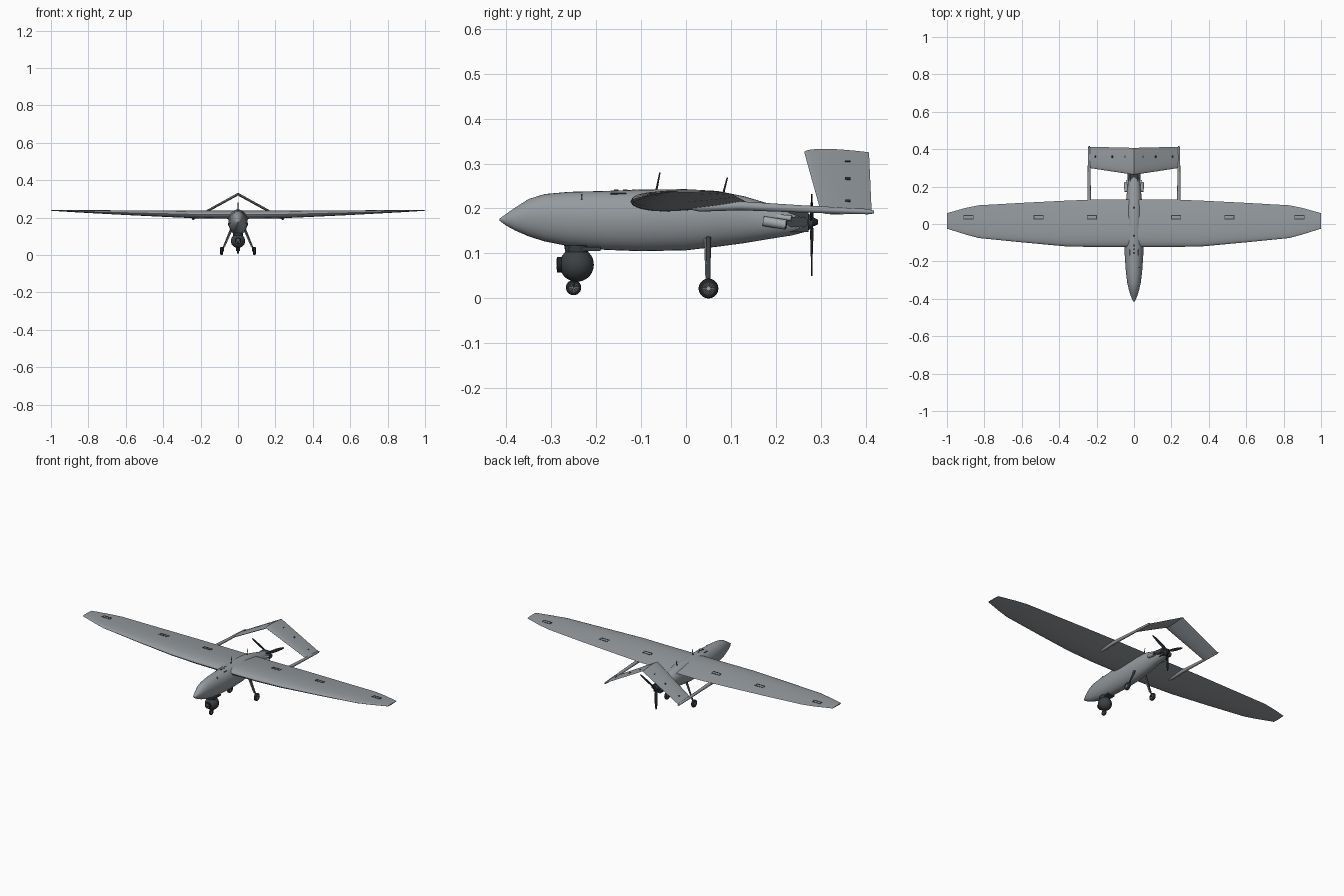
import bpy, bmesh, math
from mathutils import Vector, Matrix

if "Cube" in bpy.data.objects:
    bpy.data.objects.remove(bpy.data.objects["Cube"])


def material(name, col):
    m = bpy.data.materials.new(name)
    m.use_nodes = True
    m.diffuse_color = (*col, 1)
    b = m.node_tree.nodes["Principled BSDF"]
    b.inputs["Base Color"].default_value = (*col, 1)
    b.inputs["Roughness"].default_value = 0.6
    return m


GREY = material("airframe grey", (0.30, 0.325, 0.345))
DARK = material("dark grey metal", (0.045, 0.052, 0.056))
BLACK = material("rubber black", (0.015, 0.017, 0.018))
STEEL = material("light steel", (0.38, 0.40, 0.41))
LENS = material("lens glass", (0.06, 0.10, 0.12))


def finish(name, bm, mat, angle=35):
    bmesh.ops.remove_doubles(bm, verts=bm.verts, dist=1e-5)
    bmesh.ops.recalc_face_normals(bm, faces=bm.faces)
    me = bpy.data.meshes.new(name)
    bm.to_mesh(me)
    bm.free()
    me.materials.append(mat)
    ob = bpy.data.objects.new(name, me)
    bpy.context.collection.objects.link(ob)
    bpy.ops.object.select_all(action='DESELECT')
    ob.select_set(True)
    bpy.context.view_layer.objects.active = ob
    bpy.ops.object.shade_smooth_by_angle(angle=math.radians(angle))
    return ob


def loft(name, rings, mat, angle=35):
    bm = bmesh.new()
    vs = [[bm.verts.new(p) for p in r] for r in rings]
    n = len(vs[0])
    for a, b in zip(vs, vs[1:]):
        for i in range(n):
            bm.faces.new((a[i], a[(i + 1) % n], b[(i + 1) % n], b[i]))
    bm.faces.new(vs[0])
    bm.faces.new(vs[-1])
    return finish(name, bm, mat, angle)


def tube(name, p, q, r1, r2, mat, seg=16):
    p, q = Vector(p), Vector(q)
    d = q - p
    bm = bmesh.new()
    rot = d.to_track_quat('Z', 'Y').to_matrix().to_4x4()
    bmesh.ops.create_cone(bm, cap_ends=True, segments=seg, radius1=r1, radius2=r2,
                          depth=d.length, matrix=Matrix.Translation((p + q) / 2) @ rot)
    return finish(name, bm, mat)


def box(name, c, size, mat, rot_y=0.0, rot_x=0.0):
    bm = bmesh.new()
    m = (Matrix.Translation(c) @ Matrix.Rotation(rot_y, 4, 'Y')
         @ Matrix.Rotation(rot_x, 4, 'X') @ Matrix.Diagonal((*size, 1)))
    bmesh.ops.create_cube(bm, size=1, matrix=m)
    return finish(name, bm, mat)


def ball(name, c, r, mat):
    bm = bmesh.new()
    bmesh.ops.create_uvsphere(bm, u_segments=32, v_segments=18, radius=r,
                              matrix=Matrix.Translation(c))
    return finish(name, bm, mat)


def foil(u):
    # half thickness of a streamlined section at chord fraction u
    return 5 * (.2969 * math.sqrt(u) - .126 * u - .3516 * u**2 + .2843 * u**3 - .1036 * u**4)


def section(y0, y1, t, n=14):
    # (y, offset) points: over the top, then back underneath
    us = [(1 - math.cos(math.pi * i / n)) / 2 for i in range(n + 1)]
    top = [(y0 + u * (y1 - y0), foil(u) * t) for u in us]
    return top + [(y, -h) for y, h in reversed(top[1:-1])]


# Fuselage: y, bottom, top, half width
stations = [(-.415, .173, .177, .003), (-.40, .162, .188, .011), (-.38, .151, .202, .019),
            (-.35, .138, .221, .028), (-.315, .127, .232, .036), (-.26, .116, .237, .043),
            (-.18, .108, .239, .049), (-.10, .105, .242, .052), (0, .107, .243, .052),
            (.07, .115, .239, .048), (.13, .123, .227, .042), (.19, .133, .209, .036),
            (.235, .140, .196, .031), (.262, .147, .188, .024)]
rings = []
for y, b, t, w in stations:
    zc = b + (t - b) * .54
    ring = []
    for i in range(32):
        a = 2 * math.pi * i / 32
        s = math.sin(a)
        ring.append((w * math.cos(a), y, zc + s * ((t - zc) if s > 0 else (zc - b))))
    rings.append(ring)
loft("fuselage", rings, GREY)

# Wing: x, leading y, trailing y, middle z, thickness
wing = [(0, -.123, .131, .215, .044), (.2, -.123, .131, .216, .042), (.36, -.12, .125, .220, .036),
        (.6, -.098, .113, .226, .025), (.83, -.075, .10, .233, .014), (.9, -.056, .086, .235, .010),
        (1.0, -.025, .058, .239, .005)]
span = [(-s[0], *s[1:]) for s in reversed(wing[1:])] + wing
loft("wing", [[(x, y, zm + h) for y, h in section(a, b, t)] for x, a, b, zm, t in span], GREY)


def wing_top(x, y):
    for p, q in zip(wing, wing[1:]):
        if p[0] <= abs(x) <= q[0]:
            k = (abs(x) - p[0]) / (q[0] - p[0])
            a, b, zm, t = [m + k * (n - m) for m, n in zip(p[1:], q[1:])]
            return zm + t * foil((y - a) / (b - a))


# Inverted V tail: x, z, normal, leading y, trailing y, thickness
slope = math.atan2(.138, .242)
nx, nz = math.sin(slope), math.cos(slope)
tail = [(-.242, .192, -nx, nz, .300, .413, .012), (0, .325, 0, 1.1, .263, .407, .014),
        (.242, .192, nx, nz, .300, .413, .012)]
loft("inverted_v_tail", [[(x + h * ax, y, z + h * az) for y, h in section(a, b, t)]
                         for x, z, ax, az, a, b, t in tail], GREY)

for s, side in ((1, "left"), (-1, "right")):
    # Tail booms
    path = [(.0, .203, .003), (.03, .202, .009), (.12, .206, .010), (.26, .199, .008), (.405, .193, .006),
            (.418, .192, .003)]
    loft(side + "_tail_boom",
         [[(s * .240 + r * math.cos(i * math.pi / 8), y, z + r * math.sin(i * math.pi / 8))
           for i in range(16)] for y, z, r in path], GREY)

    # Framed panel markings on the wing
    for x in (.225, .51, .885):
        y = .036
        for dx, dy, w, d in ((0, .009, .054, .004), (0, -.009, .054, .004),
                             (.025, 0, .004, .02), (-.025, 0, .004, .02)):
            z = wing_top(x + dx, y + dy)
            dz = wing_top(x + dx, y + dy + .005) - wing_top(x + dx, y + dy - .005)
            box(side + "_wing_marking", (s * (x + dx), y + dy, z), (w, d, .003), DARK,
                rot_x=math.atan2(dz, .01))

    # Tail markings
    for x, w in ((.045, .004), (.115, .009), (.205, .007)):
        z = .325 - x / .242 * .133
        h = .0135 * foil(.58)
        box(side + "_tail_marking", (s * (x + nx * h), .36, z + nz * h), (w, .012, .003), DARK,
            rot_y=s * slope)

    # Upper fuselage vents and side seam
    box(side + "_vent", (s * .022, -.15, .2325), (.006, .035, .004), DARK, rot_y=s * .35)

    # Exhausts
    tube(side + "_exhaust", (s * .040, .172, .172), (s * .043, .222, .164), .011, .011, STEEL)
    tube(side + "_exhaust_mouth", (s * .043, .221, .1642), (s * .0431, .224, .1638), .008, .008, BLACK)
    tube(side + "_exhaust_pipe", (s * .025, .19, .183), (s * .036, .235, .178), .006, .006, STEEL)

    # Engine cylinder heads
    for k in range(4):
        y = .236 + k * .008
        tube(side + "_engine_fin", (s * .02, y, .17), (s * .036, y, .17), .012, .012, DARK, 12)

    # Main gear legs
    tube(side + "_main_leg", (s * .038, .05, .135), (s * .078, .05, .040), .006, .004, DARK)
    tube(side + "_main_brace", (s * .032, .043, .135), (s * .072, .046, .045), .003, .003, STEEL, 8)
    tube(side + "_main_fork", (s * .078, .05, .042), (s * .078, .05, .018), .004, .004, DARK)


def wheel(name, x, y, z, r, w):
    # tyre spun from a rounded profile, with a dark disc and light spokes
    prof = [(-.5, .62), (-.5, .82), (-.32, .96), (0, 1), (.32, .96), (.5, .82), (.5, .62)]
    n = 28
    bm = bmesh.new()
    vs = [[bm.verts.new((x + u * w, y + v * r * math.cos(i * 2 * math.pi / n),
                         z + v * r * math.sin(i * 2 * math.pi / n))) for u, v in prof] for i in range(n)]
    for i in range(n):
        a, b = vs[i], vs[(i + 1) % n]
        for j in range(len(prof)):
            k = (j + 1) % len(prof)
            bm.faces.new((a[j], a[k], b[k], b[j]))
    finish(name + "_tyre", bm, BLACK, 50)
    tube(name + "_disc", (x - w * .36, y, z), (x + w * .36, y, z), r * .64, r * .64, DARK, 24)
    tube(name + "_hub", (x - w * .56, y, z), (x + w * .56, y, z), r * .2, r * .2, STEEL)
    for i in range(4):
        a = i * math.pi / 4
        d = Vector((0, math.cos(a), math.sin(a))) * r * .62
        for sx in (-1, 1):
            c = Vector((x + sx * w * .38, y, z))
            tube(name + "_spoke", c - d, c + d, r * .05, r * .05, STEEL, 6)


wheel("left_main_wheel", .088, .05, .022, .022, .014)
wheel("right_main_wheel", -.088, .05, .022, .022, .014)
wheel("nose_wheel", 0, -.25, .024, .017, .011)

# Nose gear
tube("nose_leg", (0, -.235, .12), (0, -.245, .044), .005, .005, DARK)
for s in (1, -1):
    tube("nose_fork", (s * .008, -.247, .046), (s * .008, -.25, .022), .002, .002, DARK, 8)

# Sensor turret
tube("turret_mount", (0, -.243, .095), (0, -.243, .118), .024, .028, DARK, 24)
box("turret_plate", (0, -.225, .110), (.045, .07, .008), DARK)
ball("turret_ball", (0, -.243, .075), .038, DARK)
tube("camera_housing", (0, -.287, .075), (0, -.255, .075), .017, .018, BLACK, 24)
for x, z, r in ((0, .081, .008), (-.008, .068, .004), (.008, .068, .004)):
    tube("camera_lens", (x, -.2885, z), (x, -.285, z), r, r, LENS)

# Engine and propeller hub
box("engine_block", (0, .25, .17), (.044, .044, .044), DARK)
tube("engine_shaft", (0, .265, .17), (0, .283, .17), .02, .014, DARK)
tube("propeller_spinner", (0, .274, .17), (0, .294, .17), .014, .005, BLACK, 20)

# Three propeller blades: radius, chord, twist
for k in range(3):
    a = k * 2 * math.pi / 3
    out = Vector((math.sin(a), 0, -math.cos(a)))
    tan = Vector((math.cos(a), 0, math.sin(a)))
    back = Vector((0, 1, 0))
    rings = []
    for r, c, tw in ((.006, .010, .6), (.03, .018, .4), (.07, .018, .22), (.105, .013, .12), (.12, .006, .1)):
        d = tan * math.cos(tw) + back * math.sin(tw)
        n = back * math.cos(tw) - tan * math.sin(tw)
        base = Vector((0, .28, .17)) + out * r
        rings.append([base + d * u + n * h for u, h in section(-c / 2, c / 2, .003, 8)])
    loft("propeller_blade", rings, BLACK)

# Antennas and probe
tube("front_antenna", (0, -.067, .235), (0, -.058, .280), .0025, .0015, DARK, 8)
tube("rear_antenna", (0, .082, .230), (0, .092, .269), .0025, .0015, DARK, 8)
for y in (-.155, -.135, -.115):
    box("top_hatch", (0, y, .2405), (.010, .010, .003), DARK)
box("side_slot", (.028, -.232, .2255), (.003, .004, .014), DARK, rot_y=-.6)
